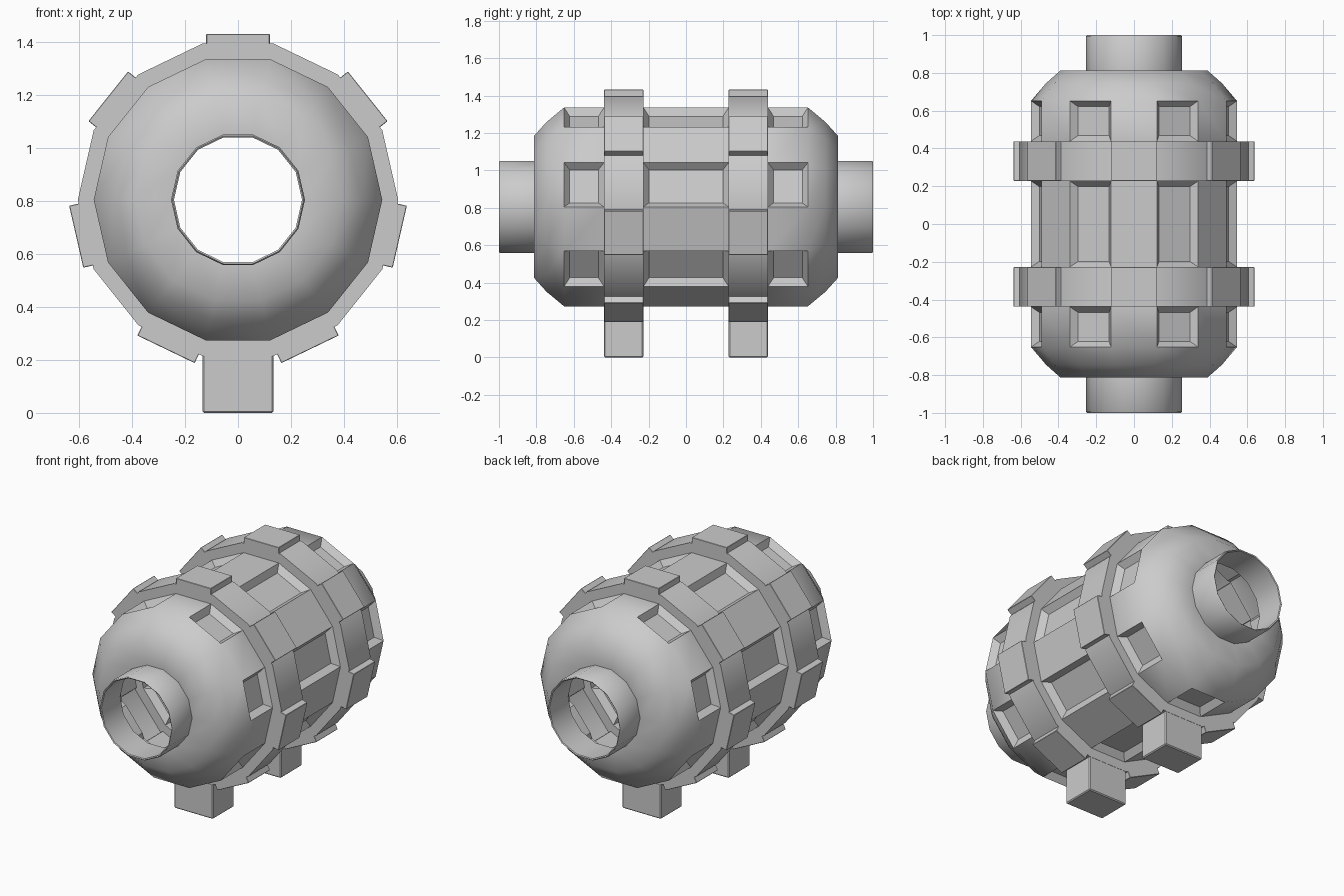
import bpy, bmesh, math
from mathutils import Matrix, Vector

if "Cube" in bpy.data.objects:
    bpy.data.objects.remove(bpy.data.objects["Cube"])

N = 14            # sides around the barrel
CZ = 0.805        # height of the barrel axis
R_BAND = 0.605
AP = R_BAND * math.cos(math.pi / N)   # distance from axis to band flats
Y0, Y1 = 0.228, 0.438                 # band start and end along y


def finish(name, bm, location=(0, 0, 0)):
    me = bpy.data.meshes.new(name)
    bm.to_mesh(me)
    bm.free()
    ob = bpy.data.objects.new(name, me)
    ob.location = location
    bpy.context.collection.objects.link(ob)
    return ob


def box(name, size, matrix, bevel=0.004):
    bm = bmesh.new()
    bmesh.ops.create_cube(bm, size=1, matrix=matrix @ Matrix.Diagonal((*size, 1)))
    bmesh.ops.bevel(bm, geom=bm.edges[:], offset=bevel, segments=1, affect='EDGES')
    return finish(name, bm)


# Barrel shell: lathed profile (radius, y) with hollow end tubes and raised bands
half = [(0.545, Y0), (R_BAND, Y0), (R_BAND, Y1), (0.545, Y1), (0.545, 0.652),
        (0.466, 0.745), (0.39, 0.812), (0.253, 0.812), (0.253, 0.994),
        (0.248, 1.0), (0.242, 0.996), (0.242, 0.812)]
profile = [(r, -y) for r, y in reversed(half)] + half
bm = bmesh.new()
rings = []
for r, y in profile:
    rings.append([bm.verts.new((r * math.cos(2 * math.pi * k / N), y,
                                r * math.sin(2 * math.pi * k / N))) for k in range(N)])
cells = []
for i in range(len(rings) - 1):
    (ra, ya), (rb, yb) = profile[i], profile[i + 1]
    for k in range(N):
        j = (k + 1) % N
        f = bm.faces.new((rings[i][k], rings[i + 1][k], rings[i + 1][j], rings[i][j]))
        f.smooth = True
        # Recessed windows sit on every second flat, including the lowest one
        if ra == rb == 0.545 and k % 2 == 0:
            cells.append(f)
bm.normal_update()
if cells[0].normal.dot(Vector((cells[0].calc_center_median().x, 0,
                               cells[0].calc_center_median().z))) < 0:
    bmesh.ops.reverse_faces(bm, faces=bm.faces[:])
    bm.normal_update()
walls = bmesh.ops.inset_individual(bm, faces=cells, thickness=0.043, depth=-0.038)['faces']
for f in walls + cells:
    f.smooth = False
bm.normal_update()
for e in bm.edges:
    if len(e.link_faces) == 2 and e.calc_face_angle() > math.radians(55):
        e.smooth = False
finish("barrel_shell", bm, (0, 0, CZ))

# Pads on alternate band flats, and one foot block under each band
for end, s in (("front", -1), ("back", 1)):
    yc = s * (Y0 + Y1) / 2
    for i in range(7):
        tilt = 2 * math.pi * i / 7
        m = (Matrix.Translation((0, yc, CZ)) @ Matrix.Rotation(tilt, 4, 'Y')
             @ Matrix.Translation((0, 0, AP + 0.012)))
        box(f"{end}_band_pad_{i + 1}", (0.24, Y1 - Y0, 0.05), m, 0.002)
    box(f"{end}_foot", (0.268, Y1 - Y0, 0.22), Matrix.Translation((0, yc, 0.11)), 0.006)
